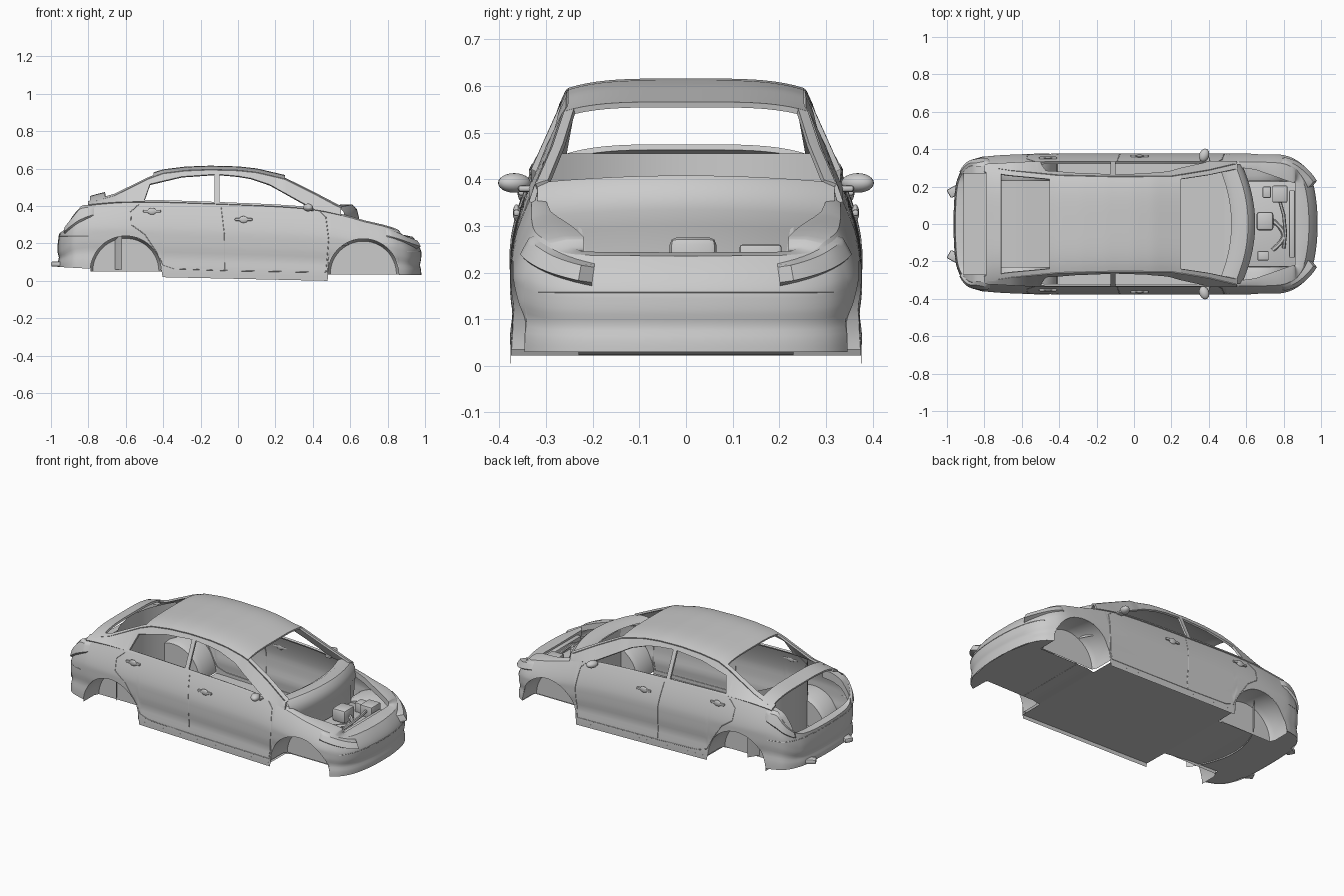
import bpy, math
from mathutils import Vector

if "Cube" in bpy.data.objects:
    bpy.data.objects.remove(bpy.data.objects["Cube"])


def lerp(x, tab):
    if x <= tab[0][0]:
        return tab[0][1]
    for (a, u), (b, v) in zip(tab, tab[1:]):
        if x <= b:
            return u + (v - u) * (x - a) / (b - a)
    return tab[-1][1]


def span(a, b, n):
    return [a + (b - a) * i / n for i in range(n + 1)]


def finish(ob, mirror=False, thick=0, angle=35):
    if mirror:
        m = ob.modifiers.new("mirror", 'MIRROR')
        m.use_axis = (False, True, False)
        m.merge_threshold = 0.0005
    if thick:
        s = ob.modifiers.new("thick", 'SOLIDIFY')
        s.thickness, s.offset = thick, 0
    bpy.ops.object.select_all(action='DESELECT')
    ob.select_set(True)
    bpy.context.view_layer.objects.active = ob
    bpy.ops.object.convert(target='MESH')
    bpy.ops.object.shade_smooth_by_angle(angle=math.radians(angle))


def grid(name, rows, mirror=True, thick=0, skip=lambda i, j: False):
    n = len(rows[0])
    faces = [(i * n + j, i * n + j + 1, (i + 1) * n + j + 1, (i + 1) * n + j)
             for i in range(len(rows) - 1) for j in range(n - 1) if not skip(i, j)]
    me = bpy.data.meshes.new(name)
    me.from_pydata([tuple(p) for r in rows for p in r], [], faces)
    ob = bpy.data.objects.new(name, me)
    bpy.context.collection.objects.link(ob)
    finish(ob, mirror, thick)
    return ob


def box(name, loc, size, rot=0, bevel=0.006):
    bpy.ops.mesh.primitive_cube_add(size=1, location=loc, rotation=(0, 0, rot))
    ob = bpy.context.object
    ob.name, ob.scale = name, size
    bpy.ops.object.transform_apply(location=False, rotation=False)
    b = ob.modifiers.new("bevel", 'BEVEL')
    b.width, b.segments = bevel, 2
    finish(ob)


def blob(name, loc, size, rot=0):
    bpy.ops.mesh.primitive_uv_sphere_add(segments=20, ring_count=12, radius=1, location=loc, rotation=(0, 0, rot))
    ob = bpy.context.object
    ob.name, ob.scale = name, size
    finish(ob)


def tube(name, pts, r):
    cu = bpy.data.curves.new(name, 'CURVE')
    cu.dimensions, cu.bevel_depth, cu.bevel_resolution = '3D', r, 1
    sp = cu.splines.new('POLY')
    sp.points.add(len(pts) - 1)
    for q, p in zip(sp.points, pts):
        q.co = (*p, 1)
    ob = bpy.data.objects.new(name, cu)
    bpy.context.collection.objects.link(ob)
    finish(ob)


# Half plan of the body, rear centre to front centre: x, y, top height, inset at top
PLAN = [Vector(v) for v in [
    (-.965, 0, .255, .01), (-.957, .18, .26, .01), (-.935, .265, .28, .012), (-.895, .325, .35, .025),
    (-.84, .35, .39, .035), (-.75, .365, .408, .045), (-.5, .375, .42, .045), (0, .376, .405, .045),
    (.35, .376, .385, .045), (.55, .376, .35, .045), (.68, .376, .315, .045), (.8, .368, .288, .045),
    (.87, .34, .27, .045), (.92, .295, .245, .045), (.955, .22, .237, .045), (.975, .11, .236, .045),
    (.98, 0, .235, .045)]]
flip = lambda v: Vector((v[0], -v[1], v[2], v[3]))
CTRL = [flip(PLAN[1])] + PLAN + [flip(PLAN[-2])]
NSEG = len(PLAN) - 1
BASE = [(-.97, .075), (-.79, .065), (-.42, .02), (.485, 0), (.49, .03), (.98, .03)]
ARCHES = [(-.6, .05, .19), (.67, .035, .19)]


def plan(p):
    i = min(int(p), NSEG - 1)
    t = p - i
    a, b, c, d = CTRL[i:i + 4]
    return b + (c - a) * (.5 * t) + (2 * a - 5 * b + 4 * c - d) * (.5 * t * t) + (3 * b - a - 3 * c + d) * (.5 * t ** 3)


def body(p, z, off=0):
    v = plan(p)
    d = plan(min(p + .01, NSEG)) - plan(max(p - .01, 0))
    n = Vector((-d[1], d[0])).normalized()
    b = lerp(v[0], BASE)
    t = (z - b) / (v[2] - b)
    k = off - v[3] * max(0, (t - .6) / .4) ** 1.5 - .007 * math.exp(-((t - .27) / .1) ** 2)
    return Vector((v[0] + n[0] * k, max(0, v[1] + n[1] * k), z))


PS = span(0, NSEG, NSEG * 36)
XP = [(plan(p)[0], p) for p in PS]
at = lambda x, z, off=0: body(lerp(x, XP), z, off)


def bottom(x):
    z = lerp(x, BASE)
    for cx, cz, r in ARCHES:
        if abs(x - cx) < r:
            z = max(z, cz + math.sqrt(r * r - (x - cx) ** 2))
    return z


# Lower body shell with wheel openings
rows = []
for p in PS:
    v = plan(p)
    rows.append([body(p, z) for z in span(bottom(v[0]), v[2], 18)])
grid("body_shell", rows)

# Fender tops with front crossmember, and rear quarter tops with trunk lip
OPEN = [(.5, .31), (.65, .29), (.85, .22)]
front, rear = [], []
for p in PS:
    o = body(p, plan(p)[2])
    if o.x > .52:
        x = min(o.x, .86)
        q = Vector((x, min(o.y, lerp(x, OPEN)), o.z + .008))
        front.append([o, o.lerp(q, .5) + Vector((0, 0, .004)), q, q - Vector((0, 0, .035))])
    if o.x < -.73:
        q = Vector((max(o.x, -.91), min(o.y, .27), o.z + .004))
        rear.append([o, q, q - Vector((0, 0, .05))])
grid("fender_top", front)
grid("rear_quarter_top", rear)

# Wheel wells
for cx, cz, r in ARCHES:
    rows = []
    for a in span(0, math.pi, 40):
        x, z = cx + r * math.cos(a), cz + r * math.sin(a)
        y = at(x, z).y
        rows.append([(x, y, z), (x, .26, z), (cx + (x - cx) * .93, .23, cz + (z - cz) * .93), (cx, .23, cz)])
    grid("wheel_well", rows)

# Underbody floor
FLOOR = [(-.96, .075), (-.6, .065), (-.42, .045), (.49, .022), (.51, .031), (.98, .031)]
xs = span(-.962, .977, 60) + [cx + s * (r + e) for cx, _, r in ARCHES for s in (-1, 1) for e in (-.001, .001)]
rows = []
for x in sorted(xs):
    w = .23 if any(abs(x - cx) < r for cx, _, r in ARCHES) else plan(lerp(x, XP))[1]
    rows.append([(x, w * k, lerp(x, FLOOR)) for k in (0, .35, .7, 1)])
grid("floor", rows)

# Cabin sides with window openings
RAIL_Y = [(-.8, .305), (-.66, .283), (-.4, .257), (-.1, .25), (.2, .252), (.4, .285), (.55, .32)]
RAIL_Z = [(-.8, .41), (-.66, .45), (-.55, .505), (-.47, .545), (-.4, .57), (-.28, .585), (-.15, .59), (0, .586),
          (.1, .575), (.25, .54), (.4, .465), (.55, .385)]
CROWN = [(-.75, .035), (-.4, .02), (.25, .02), (.55, .03)]
WIN_TOP = [(-.5, .43), (-.47, .515), (-.3, .555), (-.115, .568), (0, .558), (.07, .546), (.17, .512), (.38, .395)]
WINDOWS = [(-.5, -.125), (-.1, .385)]
xs = sorted(set(round(x, 4) for x in span(-.8, .55, 135) + [e for w in WINDOWS for e in w]))
rows = []
for x in xs:
    z0 = plan(lerp(x, XP))[2]
    y0, z1, y1 = at(x, z0).y, max(lerp(x, RAIL_Z), z0 + .003), lerp(x, RAIL_Y)
    lo = min(z0 + .01, z1)
    hi = min(max(lo, lerp(x, WIN_TOP)), z1)
    rows.append([(x, y0 + (y1 - y0) * (z - z0) / (z1 - z0), z) for z in (z0, lo, hi, z1)])
grid("cabin_side", rows, thick=.012,
     skip=lambda i, j: j == 1 and any(a <= xs[i] and xs[i + 1] <= b for a, b in WINDOWS))


# Roof, pillars and rear window sill
def roof_patch(name, x0, x1, a0, thick=.012):
    grid(name, [[(x, lerp(x, RAIL_Y) * a, lerp(x, RAIL_Z) + lerp(x, CROWN) * (1 - a ** 4))
                 for a in span(a0, 1, 12)] for x in span(x0, x1, 30)], thick=thick)


roof_patch("roof", -.45, .25, 0)
roof_patch("windshield_pillar", .25, .55, .92)
roof_patch("rear_pillar", -.8, -.45, .91)
roof_patch("rear_window_sill", -.79, -.71, 0)

# Cowl and firewall, rear bulkhead
COWL = [(-.03, .39), (0, .408), (.06, .408), (.085, .385), (.098, .335), (.085, .3), (.08, .2)]
grid("cowl", [[(.55 + dx - .7 * y * y, y, z - .15 * y * y) for dx, z in COWL] for y in span(0, .318, 14)])
grid("firewall", [[(.6, y, z) for z in (.03, .32)] for y in (0, .23)])
grid("rear_bulkhead", [[(-.72 + 1.2 * y * y, y, z) for z in span(.06, .455, 4)] for y in span(0, .29, 10)])

# Engine bay
box("bay_plate", (.755, 0, .185), (.31, .46, .02))
box("engine_cover", (.70, .015, .235), (.09, .1, .08), bevel=.015)
box("battery", (.78, .16, .225), (.08, .09, .07))
box("fuse_box", (.71, .17, .22), (.045, .06, .06))
box("radiator", (.845, 0, .205), (.03, .36, .06))
box("reservoir", (.69, -.17, .215), (.06, .05, .05))
tube("intake_pipe", [(.74 + .06 * math.sin(a), .02 - .16 * a / 3.14, .225) for a in span(0, 3.14, 12)], .012)
tube("hose", [(.78, .12, .23), (.80, .05, .235), (.81, -.05, .235), (.80, -.13, .22)], .009)


# Lights laid over the body corners
def lamp(name, p0, p1, z_at, off):
    n, m, rows = 14, 6, []
    for i in range(n + 1):
        k = i / n
        lo, hi = z_at(k)
        row = []
        for j in range(m + 1):
            edge = i in (0, n) or j in (0, m)
            row.append(body(p0 + (p1 - p0) * k, lo + (hi - lo) * j / m, -.004 if edge else off(k)))
        rows.append(row)
    grid(name, rows)


lamp("headlight", 10.9, 14.2, lambda k: (.235 - .065 * k, .287 - .068 * k), lambda k: .008 + .03 * k * k)
lamp("taillight", 2.0, 4.9, lambda k: (.245 + .1 * k, .28 + .125 * min(1, 1.5 * k)), lambda k: .012)

# Bumper crease, door seams, handles, mirrors, rear tips
SEAMS = [[(.44, .37), (.47, .34), (.485, .22), (.47, .045), (.2, .05), (-.07, .055)],
         [(-.09, .4), (-.072, .25), (-.07, .055)],
         [(-.53, .41), (-.575, .37), (-.57, .3), (-.5, .25), (-.44, .16), (-.40, .085), (-.34, .065), (-.07, .055)]]
for s in (1, -1):
    side = lambda v: Vector((v.x, v.y * s, v.z))
    for seam in SEAMS:
        pts = []
        for (xa, za), (xb, zb) in zip(seam, seam[1:]):
            pts += [side(at(xa + (xb - xa) * k, za + (zb - za) * k)) for k in span(0, 1, 8)]
        tube("door_seam", pts, .002)
    tube("front_bumper_seam", [side(body(p, .158)) for p in span(12.6, NSEG, 40)], .002)
    tube("rear_bumper_seam", [side(body(p, .24)) for p in span(0, 4.6, 40)], .002)
    for x, z in ((-.46, .372), (.03, .328)):
        v = side(at(x, z, .004))
        box("door_handle", v, (.095, .014, .014), bevel=.005)
        blob("handle_cup", v, (.025, .008, .018))
    blob("mirror", (.375, .368 * s, .392), (.026, .036, .021), -.35 * s)
    box("mirror_arm", (.385, .335 * s, .38), (.04, .05, .014))
    box("rear_tip", (-.962, .175 * s, .09), (.065, .05, .028), .5 * s, .008)
